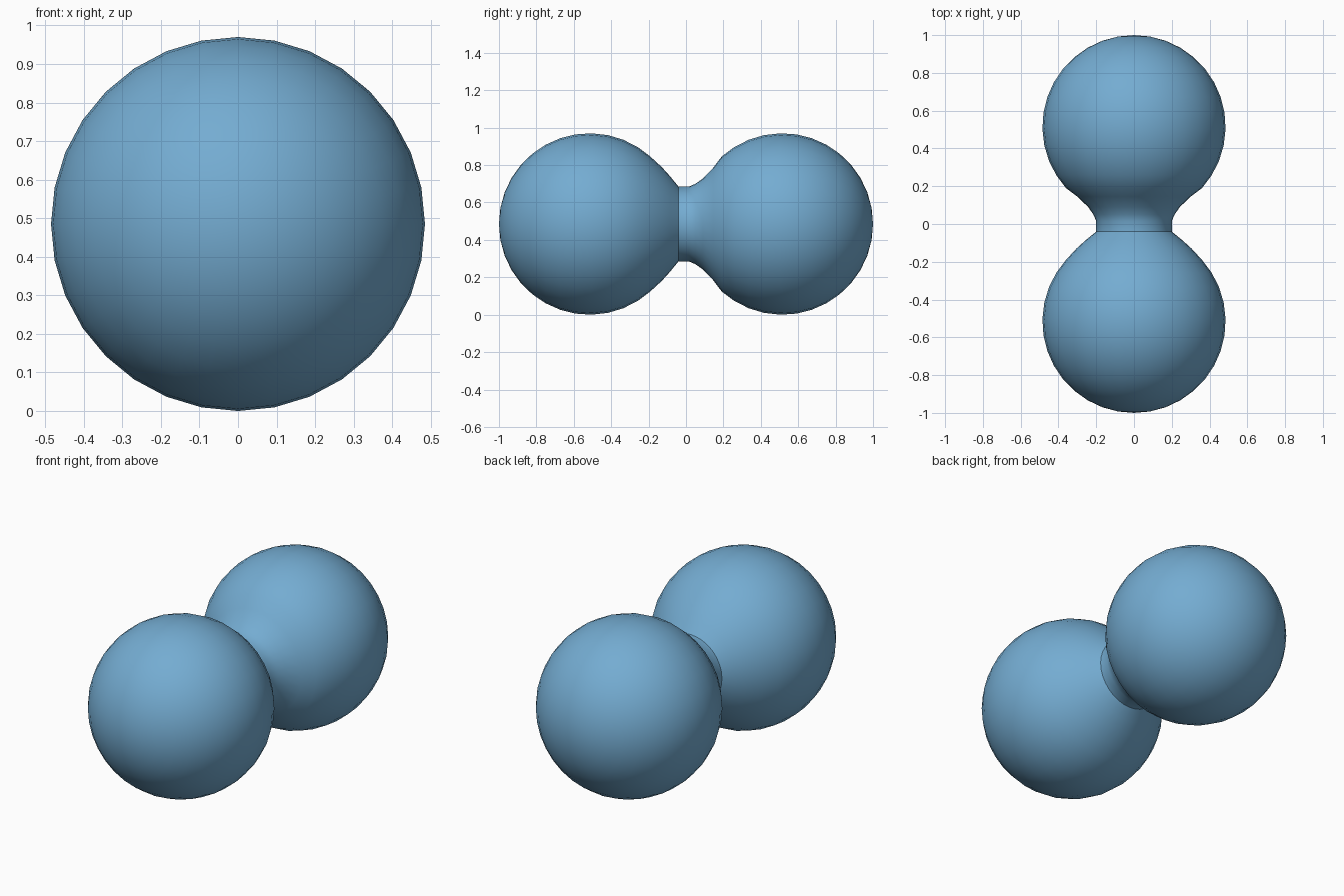
import bpy
import bmesh
import math
from mathutils import Matrix, Vector

cube = bpy.data.objects.get("Cube")
if cube:
    bpy.data.objects.remove(cube, do_unlink=True)

RADIUS = 0.485
CENTRE = 0.515
SEGMENTS = 32

# Single blue material
blue = bpy.data.materials.new("soft_blue")
blue.use_nodes = True
colour = (0.175, 0.413, 0.642, 1)
blue.diffuse_color = colour
blue.node_tree.nodes["Principled BSDF"].inputs["Base Color"].default_value = colour


def lobe(side, steps=13, sweep=132):
    """Sphere arc from the outer pole towards the neck, as (y, radius)."""
    angles = [math.radians(sweep * i / steps) for i in range(steps + 1)]
    return [(side * (CENTRE + RADIUS * math.cos(a)), RADIUS * math.sin(a)) for a in angles]


# Profile: front ball, pinched neck, back ball
neck = [(-0.13, 0.305), (-0.085, 0.255), (-0.04, 0.2), (0.015, 0.2),
        (0.05, 0.215), (0.09, 0.243), (0.145, 0.3)]
profile = lobe(-1) + neck + lobe(1)[::-1]

# Spin the profile around the long axis
bm = bmesh.new()
verts = [bm.verts.new((0, y, r)) for y, r in profile]
edges = [bm.edges.new(pair) for pair in zip(verts, verts[1:])]
bmesh.ops.spin(bm, geom=verts + edges, axis=Vector((0, 1, 0)), cent=(0, 0, 0),
               angle=math.tau, steps=SEGMENTS, use_duplicate=False)
bmesh.ops.remove_doubles(bm, verts=bm.verts[:], dist=0.0005)
bmesh.ops.recalc_face_normals(bm, faces=bm.faces[:])
bmesh.ops.transform(bm, matrix=Matrix.Translation((0, 0, RADIUS)), verts=bm.verts[:])

mesh = bpy.data.meshes.new("double_ball")
bm.to_mesh(mesh)
bm.free()
mesh.materials.append(blue)
body = bpy.data.objects.new("double_ball", mesh)
bpy.context.collection.objects.link(body)

# Smooth shading
bpy.ops.object.select_all(action="DESELECT")
body.select_set(True)
bpy.context.view_layer.objects.active = body
bpy.ops.object.shade_smooth_by_angle(angle=math.radians(40))
